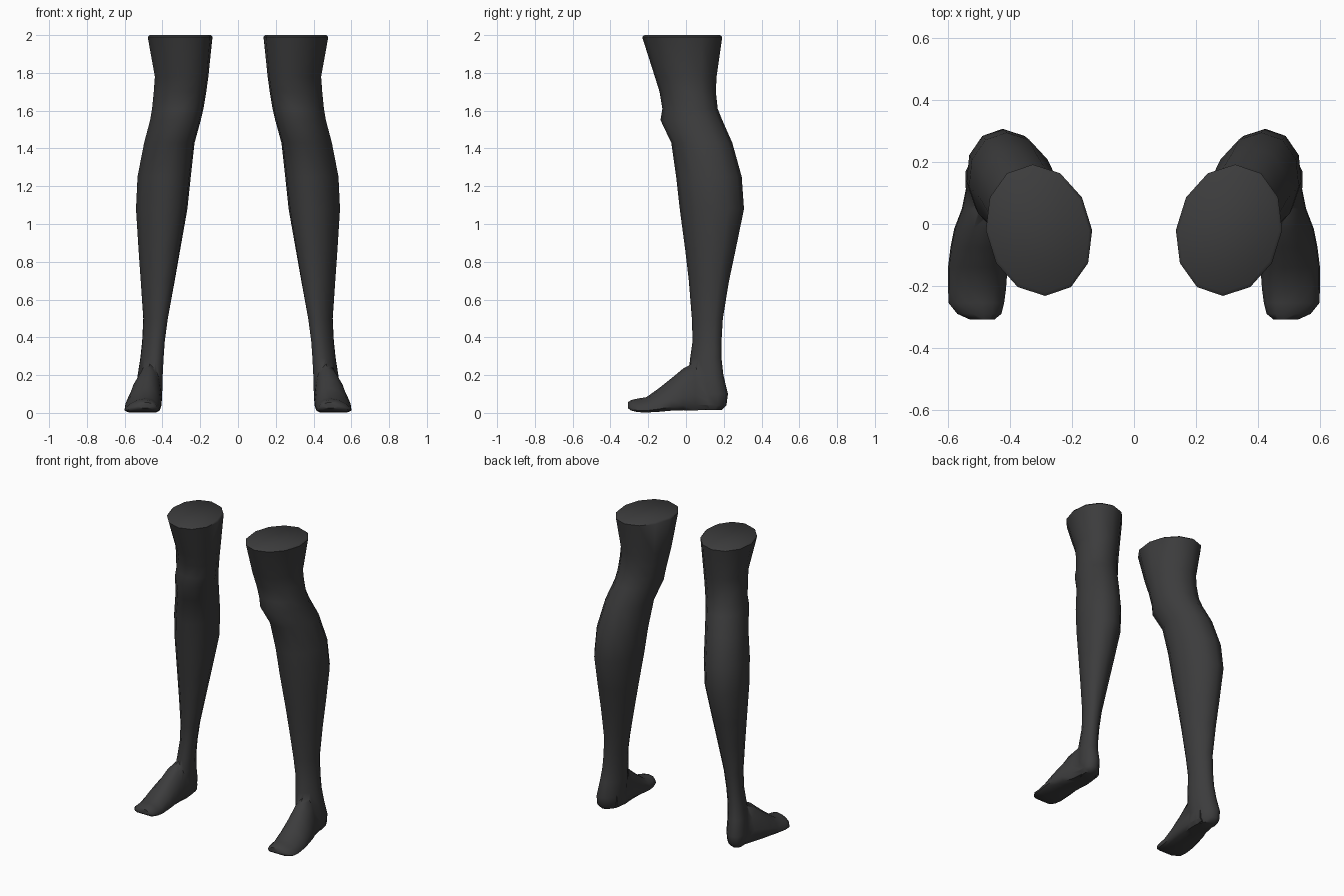
import bpy, bmesh, math

SIDES = 12
skin = bpy.data.materials.new("dark_grey")
skin.diffuse_color = (0.045, 0.045, 0.046, 1)


def loft(name, rings):
    """Skin a closed tube through equal-length rings of points."""
    bm = bmesh.new()
    loops = [[bm.verts.new(p) for p in ring] for ring in rings]
    n = len(loops[0])
    for a, b in zip(loops, loops[1:]):
        for i in range(n):
            j = (i + 1) % n
            bm.faces.new((a[i], a[j], b[j], b[i]))
    bm.faces.new(loops[0])
    bm.faces.new(loops[-1])
    bmesh.ops.recalc_face_normals(bm, faces=bm.faces)
    mesh = bpy.data.meshes.new(name)
    bm.to_mesh(mesh)
    bm.free()
    mesh.materials.append(skin)
    obj = bpy.data.objects.new(name, mesh)
    bpy.context.collection.objects.link(obj)
    return obj


def leg_ring(z, x0, x1, y0, y1):
    """Horizontal oval whose back leans slightly outward."""
    pts = []
    for i in range(SIDES):
        a = 2 * math.pi * i / SIDES
        c, s = math.cos(a), math.sin(a)
        pts.append(((x0 + x1) / 2 + (x1 - x0) / 2 * c + 0.02 * s,
                    (y0 + y1) / 2 + (y1 - y0) / 2 * s, z))
    return pts


# Foot cross-section: flat sole, instep highest on the inner side
FOOT = [(0.12, 0), (0.5, 0), (0.88, 0), (1, 0.12), (0.98, 0.32), (0.85, 0.62),
        (0.65, 0.88), (0.4, 1), (0.2, 0.9), (0.06, 0.6), (0, 0.3), (0.02, 0.1)]


def foot_ring(y, x0, x1, z0, z1):
    return [(x0 + (x1 - x0) * u, y, z0 + (z1 - z0) * v) for u, v in FOOT]


# Leg from thigh cut to heel: z, x range, y range
leg = loft("leg", [leg_ring(*r) for r in [
    (2.00, 0.145, 0.468, -0.220, 0.180),
    (1.99, 0.135, 0.478, -0.232, 0.192),
    (1.78, 0.157, 0.440, -0.165, 0.162),
    (1.70, 0.168, 0.446, -0.140, 0.158),
    (1.61, 0.183, 0.455, -0.125, 0.168),
    (1.55, 0.197, 0.465, -0.135, 0.192),
    (1.43, 0.230, 0.497, -0.078, 0.245),
    (1.25, 0.250, 0.532, -0.052, 0.295),
    (1.08, 0.268, 0.540, -0.033, 0.307),
    (0.87, 0.305, 0.527, -0.005, 0.264),
    (0.70, 0.335, 0.515, 0.015, 0.228),
    (0.50, 0.373, 0.500, 0.031, 0.195),
    (0.38, 0.390, 0.505, 0.035, 0.188),
    (0.29, 0.396, 0.515, 0.022, 0.188),
    (0.20, 0.400, 0.530, 0.012, 0.198),
    (0.10, 0.402, 0.543, 0.012, 0.222),
    (0.04, 0.408, 0.540, 0.020, 0.214),
    (0.015, 0.425, 0.520, 0.040, 0.190)]])

# Foot from heel to toes: y, x range, z range
foot = loft("foot", [foot_ring(*r) for r in [
    (0.150, 0.410, 0.535, 0.020, 0.20),
    (0.050, 0.402, 0.555, 0.013, 0.27),
    (-0.015, 0.403, 0.580, 0.014, 0.235),
    (-0.075, 0.405, 0.592, 0.012, 0.185),
    (-0.140, 0.408, 0.600, 0.006, 0.133),
    (-0.210, 0.413, 0.600, 0.002, 0.083),
    (-0.255, 0.419, 0.598, 0.004, 0.076),
    (-0.290, 0.428, 0.570, 0.012, 0.068),
    (-0.308, 0.450, 0.530, 0.025, 0.056)]])

# Merge the foot into the leg
union = leg.modifiers.new("join_foot", 'BOOLEAN')
union.operation = 'UNION'
union.solver = 'EXACT'
union.object = foot
bpy.context.view_layer.objects.active = leg
leg.select_set(True)
bpy.ops.object.modifier_apply(modifier=union.name)
bpy.data.objects.remove(foot)
bpy.ops.object.shade_smooth_by_angle(angle=math.radians(50))

# Second leg
mirror = leg.modifiers.new("other_leg", 'MIRROR')
mirror.use_axis[0] = True
leg.name = "legs"
